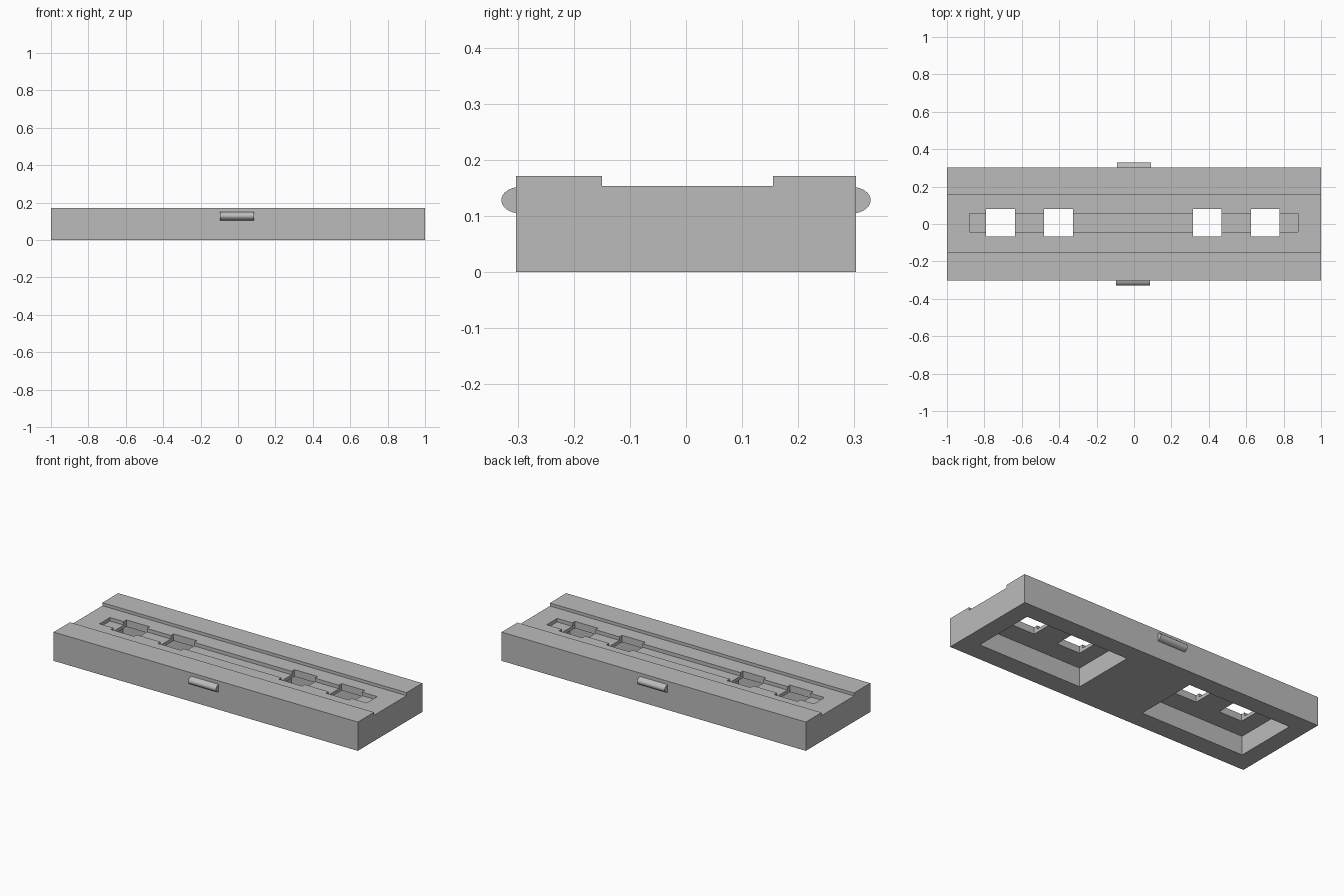
import bpy, bmesh, math

if "Cube" in bpy.data.objects:
    bpy.data.objects.remove(bpy.data.objects["Cube"], do_unlink=True)

GREY = (0.5, 0.5, 0.5, 1)
grey = bpy.data.materials.new("plain grey")
grey.use_nodes = True
grey.diffuse_color = GREY
grey.node_tree.nodes["Principled BSDF"].inputs["Base Color"].default_value = GREY

HALF_WIDTH = 0.303
HEIGHT = 0.171
CHANNEL_FLOOR = 0.153
GROOVE_FLOOR = 0.132
POCKET_CEILING = 0.112


def link(name, bm):
    mesh = bpy.data.meshes.new(name)
    bmesh.ops.recalc_face_normals(bm, faces=bm.faces)
    bm.to_mesh(mesh)
    bm.free()
    mesh.materials.append(grey)
    obj = bpy.data.objects.new(name, mesh)
    bpy.context.collection.objects.link(obj)
    return obj


def box(name, xs, ys, zs):
    """Box spanning the given (low, high) ranges."""
    bm = bmesh.new()
    bmesh.ops.create_cube(bm, size=1)
    for v in bm.verts:
        v.co = [r[0] if c < 0 else r[1] for c, r in zip(v.co, (xs, ys, zs))]
    return link(name, bm)


def extrude_x(name, profile, x0, x1):
    """Extrude a (y, z) outline along x."""
    bm = bmesh.new()
    face = bm.faces.new([bm.verts.new((x0, y, z)) for y, z in profile])
    result = bmesh.ops.extrude_face_region(bm, geom=[face])
    verts = [g for g in result["geom"] if isinstance(g, bmesh.types.BMVert)]
    bmesh.ops.translate(bm, verts=verts, vec=(x1 - x0, 0, 0))
    return link(name, bm)


def activate(obj):
    bpy.ops.object.select_all(action="DESELECT")
    obj.select_set(True)
    bpy.context.view_layer.objects.active = obj


def cut(target, xs, ys, zs):
    cutter = box("cutter", xs, ys, zs)
    cutter.hide_render = True
    mod = target.modifiers.new("cut", "BOOLEAN")
    mod.operation = "DIFFERENCE"
    mod.solver = "EXACT"
    mod.object = cutter
    activate(target)
    bpy.ops.object.modifier_apply(modifier=mod.name)
    bpy.data.objects.remove(cutter, do_unlink=True)


# Base block with its full-length channel between two raised rails
base = extrude_x("base_block", [
    (-HALF_WIDTH, 0), (HALF_WIDTH, 0), (HALF_WIDTH, HEIGHT), (0.155, HEIGHT),
    (0.155, CHANNEL_FLOOR), (-0.15, CHANNEL_FLOOR), (-0.15, HEIGHT),
    (-HALF_WIDTH, HEIGHT)], -1, 1)

# Hollow pockets underneath
for x0, x1 in ((-0.894, -0.214), (0.214, 0.894)):
    cut(base, (x0, x1), (-0.187, 0.197), (-0.1, POCKET_CEILING))

# Narrow groove along the channel floor
cut(base, (-0.88, 0.877), (-0.043, 0.055), (GROOVE_FLOOR, 0.3))

# Four windows down into the pockets
for x in (-0.79, -0.48, 0.315, 0.625):
    cut(base, (x, x + 0.153), (-0.067, 0.081), (0.06, 0.3))

# Rounded snap clips on the front and back
for name, side, x0 in (("front_clip", -1, -0.097), ("back_clip", 1, -0.09)):
    outline = []
    for i in range(32):
        a = math.tau * i / 32
        outline.append((side * 0.296 + 0.033 * math.cos(a),
                        0.128 + 0.0235 * math.sin(a)))
    clip = extrude_x(name, outline, x0, x0 + 0.182)
    activate(clip)
    bpy.ops.object.shade_smooth_by_angle(angle=math.radians(30))
